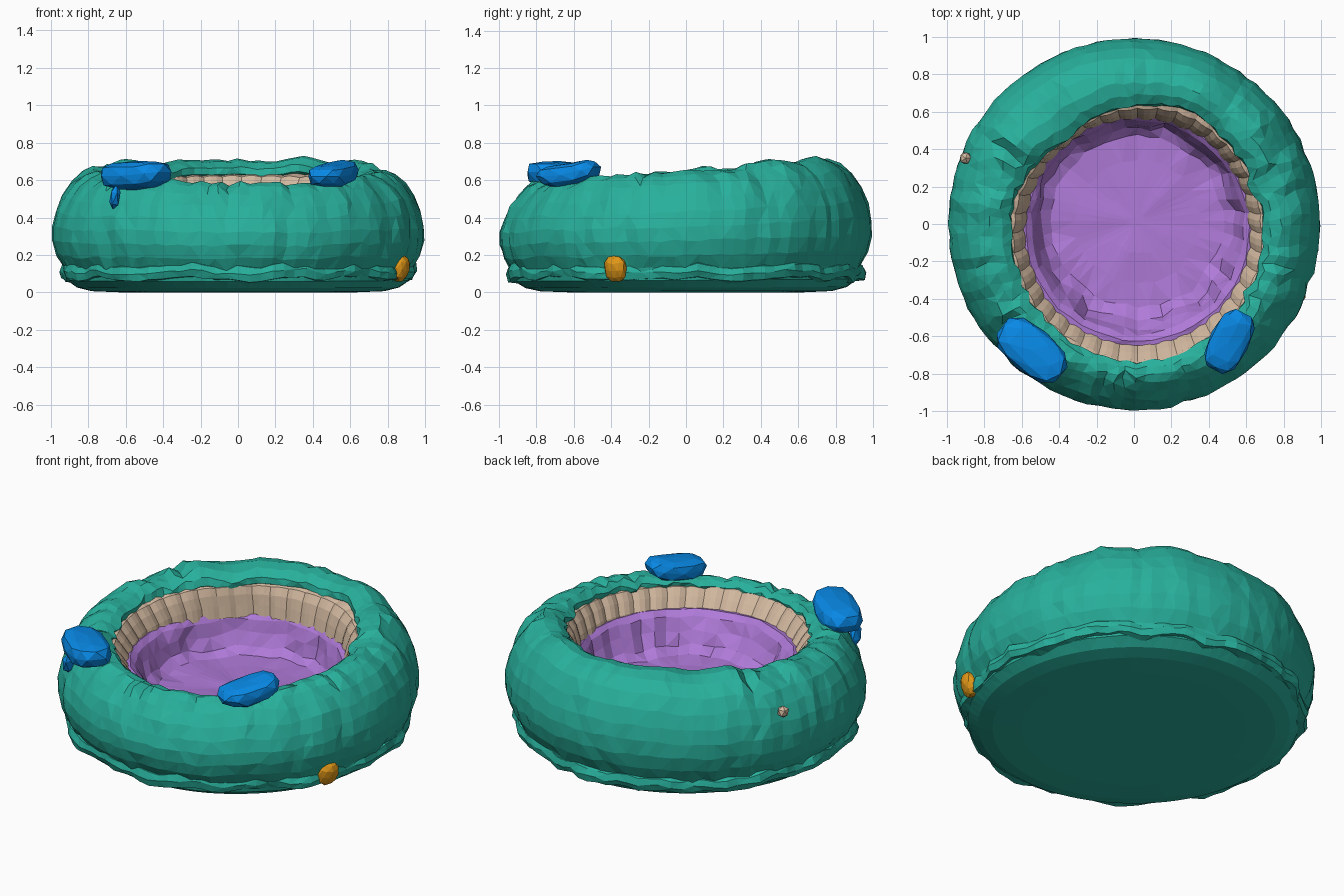
import bpy, bmesh, math, random
from mathutils import Vector, Euler, noise

if "Cube" in bpy.data.objects:
    bpy.data.objects.remove(bpy.data.objects["Cube"])

random.seed(4)
N = 96


def material(name, rgb):
    m = bpy.data.materials.new(name)
    lin = [((c / 255 + 0.055) / 1.055) ** 2.4 for c in rgb]
    m.diffuse_color = (*lin, 1)
    m.use_nodes = True
    m.node_tree.nodes["Principled BSDF"].inputs["Base Color"].default_value = m.diffuse_color
    return m


GREEN = material("teal fabric", (40, 176, 156))
TAN = material("tan lining", (211, 185, 160))
PURPLE = material("purple cushion", (175, 122, 216))
BLUE = material("blue toy", (8, 137, 230))
ORANGE = material("orange tag", (225, 152, 24))


def finish(bm, name, mat):
    bmesh.ops.recalc_face_normals(bm, faces=bm.faces)
    me = bpy.data.meshes.new(name)
    bm.to_mesh(me)
    bm.free()
    me.materials.append(mat)
    ob = bpy.data.objects.new(name, me)
    bpy.context.collection.objects.link(ob)
    return ob


def loft(name, mat, count, place, n=N, cap_start=False, cap_end=False, loop=False):
    """Rings of n points; place(row, angle) gives each point."""
    bm = bmesh.new()
    rows = [[bm.verts.new(place(i, 2 * math.pi * k / n)) for k in range(n)]
            for i in range(count)]
    for i in range(count if loop else count - 1):
        a, b = rows[i], rows[(i + 1) % count]
        for k in range(n):
            j = (k + 1) % n
            bm.faces.new((a[k], a[j], b[j], b[k]))
    for on, row in ((cap_start, rows[0]), (cap_end, rows[-1])):
        if on:
            bm.faces.new(row)
    bmesh.ops.triangulate(bm, faces=bm.faces[:])
    return finish(bm, name, mat)


def wave(a, k, z=0.0):
    return noise.noise(Vector((math.cos(a) * k, math.sin(a) * k, z)))


def fold(a, z):
    """Sharp gathered creases, strongest in a few patches."""
    patch = max(0.3, min(1, 0.6 + 1.3 * wave(a, 1.6, 7)))
    return patch * (0.5 - 1.6 * abs(wave(a, 9, z)))


def bump(a, degrees, width):
    d = (math.degrees(a) - degrees + 180) % 360 - 180
    return math.exp(-(d / width) ** 2)


def crest(a):
    return 0.645 + 0.065 * math.sin(a) + 0.035 * wave(a, 3, 3)


def lip_shift(a):
    """The opening's edge sags inward at the back left, pulls out elsewhere."""
    return 0.03 * bump(a, 66, 14) - 0.05 * bump(a, 130, 22) + 0.025 * bump(a, 270, 40)


# Padded wall: radius, height as a share of the crest, fold strength
WALL = [(0.62, 0, 0), (0.78, 0.01, 0), (0.86, 0.04, 0), (0.915, 0.1, 0.01),
        (0.93, 0.2, 0.025), (0.97, 0.31, 0.02), (0.99, 0.43, 0.02), (0.99, 0.55, 0.02),
        (0.973, 0.67, 0.02), (0.94, 0.79, 0.025), (0.89, 0.9, 0.03),
        (0.83, 0.97, 0.04), (0.77, 1.0, 0.055), (0.71, 0.985, 0.06),
        (0.668, 0.94, 0.05), (0.672, 0.89, 0.02), (0.72, 0.86, 0)]


def wall_point(i, a):
    r, h, f = WALL[i]
    inner = max(0, (i - 10) / 6)
    w = fold(a, i * 0.16)
    sag = lip_shift(a) * min(1, inner * 2)
    if 3 < i < 14:
        a += random.uniform(-0.015, 0.015)
    r += f * w + random.uniform(-1, 1) * 0.15 * f + sag
    z = h * crest(a) + (f * w * 0.8 if inner else 0)
    if 3 < i < 11:
        z += random.uniform(-0.008, 0.008)
    # opening sits slightly towards the front
    return (r * math.cos(a) + 0.02 * min(1, inner),
            r * math.sin(a) - 0.05 * min(1, inner), z)


loft("padded_wall", GREEN, len(WALL), wall_point, cap_start=True)

# Ruffled seam around the base
SEAM = [(0.90, 0.165), (0.945, 0.14), (0.957, 0.105), (0.945, 0.07), (0.885, 0.062)]


def seam_point(i, a):
    r, z = SEAM[i]
    r += 0.04 * wave(a, 7, i * 0.12) - 0.005
    z += 0.03 * wave(a, 6, 2) + random.uniform(-0.006, 0.006)
    return r * math.cos(a), r * math.sin(a), z


loft("base_seam", GREEN, len(SEAM), seam_point)

# Inner lining sewn in puffed panels: radius, drop, shift towards the front
LINING = [(0.715, 0.0, 0.055), (0.665, -0.015, 0.05),
          (0.635, -0.06, 0.045), (0.607, -0.12, 0.03), (0.59, -0.19, 0.025)]
PANELS = 40


def lining_point(i, a):
    r, z, shift = LINING[i]
    puff = abs(math.sin(a * PANELS / 2))
    r += 0.01 * (0.5 - puff) + 0.01 * wave(a, 4, i * 0.1)
    r += lip_shift(a) * (0.9, 0.6, 0.3, 0.1, 0)[i]
    top = 0.592 + 0.04 * math.sin(a)
    return r * math.cos(a) + 0.02, r * math.sin(a) - shift, top + z + 0.008 * puff


loft("inner_lining", TAN, len(LINING), lining_point, n=PANELS * 3)

# Cushion: rim, dished side and floor
CUSHION = [(0.625, 0.452, 0), (0.598, 0.458, 0.012), (0.57, 0.43, 0.025),
           (0.545, 0.36, 0.045), (0.515, 0.29, 0.05), (0.46, 0.255, 0.03),
           (0.33, 0.25, 0.02), (0.17, 0.255, 0.02), (0.03, 0.255, 0)]


def cushion_point(i, a):
    r, z, f = CUSHION[i]
    r += f * wave(a, 6, i * 0.25) + random.uniform(-0.15, 0.15) * f
    z += f * 0.7 * wave(a, 4 if i < 6 else 1.5, 5 + i * 0.2)
    # the floor sits a little further back than the rim
    y = -0.025 + 0.04 * min(1, max(0, i - 1) / 4)
    return r * math.cos(a) + 0.02, r * math.sin(a) + y, z


loft("cushion", PURPLE, len(CUSHION), cushion_point, n=48, cap_end=True)


def lump(name, mat, loc, size, rot=(0, 0, 0), rough=0.05, detail=2, bend=0.0, square=0.72):
    """Faceted pebble with blunt ends; bend curls its long ends upward."""
    bm = bmesh.new()
    bmesh.ops.create_icosphere(bm, subdivisions=detail, radius=1)
    turn = Euler(rot).to_matrix()
    for v in bm.verts:
        p = v.co * (1 + random.uniform(-rough, rough))
        p = Vector([math.copysign(abs(c) ** square, c) for c in p])
        p.z += bend * (p.x * p.x - 0.4)
        v.co = turn @ Vector((p.x * size[0], p.y * size[1], p.z * size[2])) + Vector(loc)
    finish(bm, name, mat)


# Toys resting on the front rim
lump("left_toy", BLUE, (-0.545, -0.675, 0.627), (0.212, 0.122, 0.077),
     (0, -0.05, math.radians(-40)), bend=0.15)
lump("left_toy_tail", BLUE, (-0.658, -0.69, 0.51), (0.03, 0.045, 0.068), (0.25, 0.15, 0),
     detail=1, square=0.9)
lump("right_toy", BLUE, (0.51, -0.625, 0.635), (0.178, 0.108, 0.062),
     (0, -0.15, math.radians(63)), bend=0.3)

# Small tag by the seam and a spot on the back
lump("side_tag", ORANGE, (0.868, -0.375, 0.128), (0.046, 0.062, 0.074), (0, 0.3, -0.35),
     square=0.88)
lump("back_spot", TAN, (-0.9, 0.352, 0.50), (0.034, 0.034, 0.034), detail=1, square=0.9)
